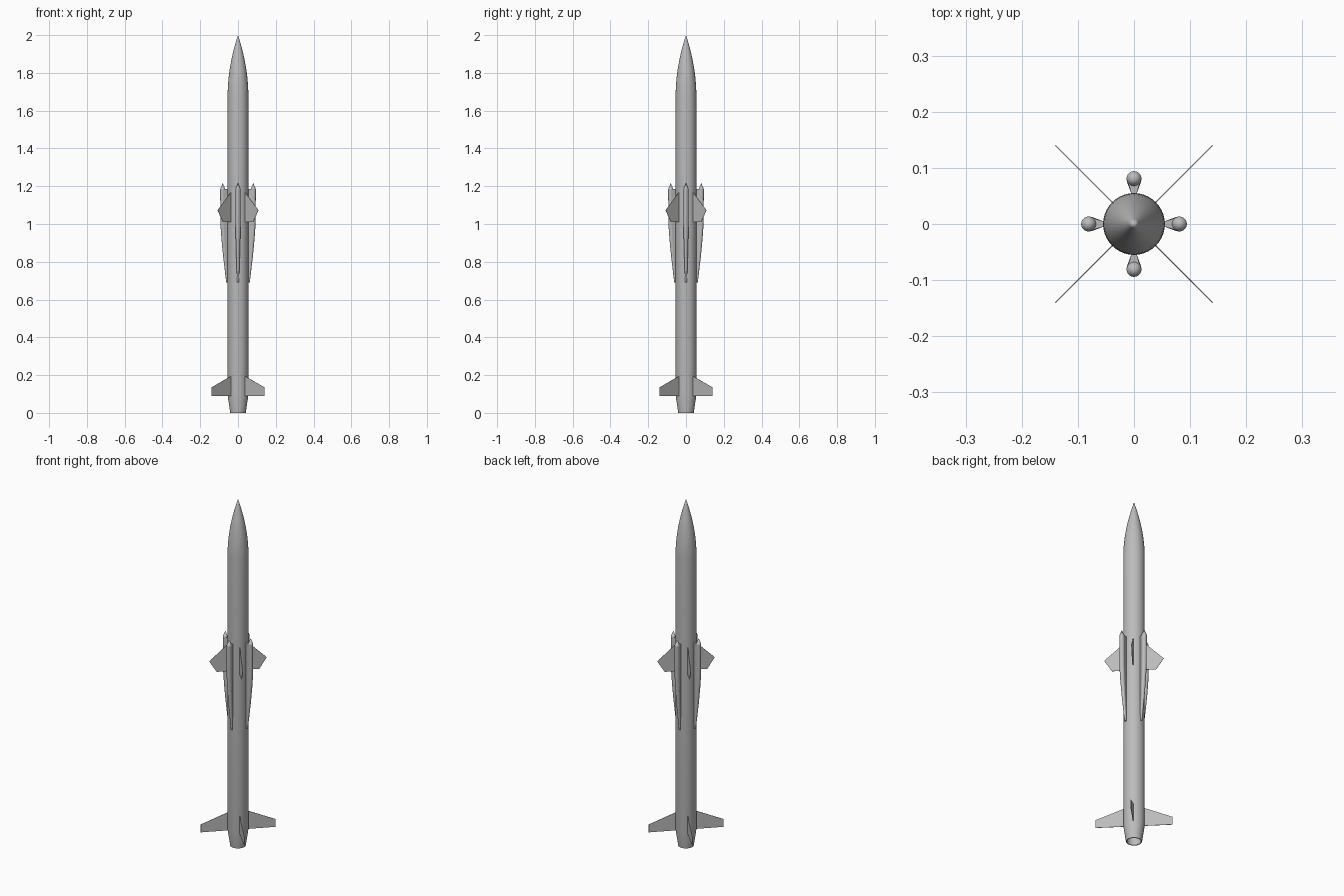
import bpy, bmesh, math
from mathutils import Matrix, Vector

if "Cube" in bpy.data.objects:
    bpy.data.objects.remove(bpy.data.objects["Cube"])

grey = bpy.data.materials.new("light_grey")
grey.diffuse_color = (0.5, 0.5, 0.5, 1)
grey.use_nodes = True
grey.node_tree.nodes["Principled BSDF"].inputs["Base Color"].default_value = grey.diffuse_color


def finish(bm, name, smooth=True):
    bmesh.ops.recalc_face_normals(bm, faces=bm.faces)
    me = bpy.data.meshes.new(name)
    bm.to_mesh(me)
    bm.free()
    me.materials.append(grey)
    ob = bpy.data.objects.new(name, me)
    bpy.context.collection.objects.link(ob)
    if smooth:
        bpy.ops.object.select_all(action='DESELECT')
        ob.select_set(True)
        bpy.context.view_layer.objects.active = ob
        bpy.ops.object.shade_smooth_by_angle(angle=math.radians(30))
    return ob


def bridge(bm, rings):
    for a, b in zip(rings, rings[1:]):
        n = len(a)
        for i in range(n):
            j = (i + 1) % n
            bm.faces.new((a[i], a[j], b[j], b[i]))


# Body: hollow nozzle, boat tail, tube and curved nose
R, SIDES = 0.055, 40
profile = [(0.036, 0.08), (0.036, 0.0), (0.041, 0.0), (R, 0.095), (R, 1.68)]
for k in range(1, 12):
    t = k / 12
    profile.append((R * (1 - t ** 2) * (1 - 0.04 * t) , 1.68 + 0.32 * t))
bm = bmesh.new()
rings = []
for r, z in profile:
    rings.append([bm.verts.new((r * math.cos(2 * math.pi * i / SIDES),
                                r * math.sin(2 * math.pi * i / SIDES), z))
                  for i in range(SIDES)])
bridge(bm, rings)
bm.faces.new(rings[0])
tip = bm.verts.new((0, 0, 2.0))
for i in range(SIDES):
    bm.faces.new((rings[-1][i], rings[-1][(i + 1) % SIDES], tip))
finish(bm, "body")


# Side pods: teardrop section, pointed on top and tapering into the body below
def section(bm, z, c, r, neck):
    pts = [(c + r * math.cos(a), r * math.sin(a))
           for a in [math.radians(-130 + 260 * i / 16) for i in range(17)]]
    pts += [(0.052, neck), (0.052, -neck)]
    return [bm.verts.new((x, y, z)) for x, y in pts]


levels = [(0.69, 0.0575, 0.005, 0.003), (0.76, 0.063, 0.0075, 0.004),
          (0.84, 0.070, 0.0100, 0.004), (0.92, 0.0755, 0.0120, 0.004),
          (1.00, 0.080, 0.0133, 0.004), (1.185, 0.081, 0.0133, 0.004)]
for k in range(4):
    rot = Matrix.Rotation(k * math.pi / 2, 4, 'Z')
    bm = bmesh.new()
    rings = [section(bm, *lv) for lv in levels]
    bridge(bm, rings)
    bm.faces.new(rings[0])
    bm.faces.new(rings[-1])
    # cone tip standing on the round part
    bmesh.ops.create_cone(bm, cap_ends=False, segments=20, radius1=0.0133,
                          radius2=0.0, depth=0.032,
                          matrix=Matrix.Translation((0.081, 0, 1.201)))
    bmesh.ops.transform(bm, matrix=rot, verts=bm.verts)
    finish(bm, f"side_pod_{k + 1}")


# Thin diagonal fins; outlines are (x as seen from the front, z)
mid = [(0.036, 1.17), (0.108, 1.073), (0.08, 1.01), (0.036, 1.01)]
tail = [(0.033, 0.197), (0.14, 0.135), (0.14, 0.09), (0.033, 0.09)]
for name, outline in (("mid_fin", mid), ("tail_fin", tail)):
    for k in range(4):
        bm = bmesh.new()
        rings = [[bm.verts.new((x * math.sqrt(2), s, z)) for x, z in outline]
                 for s in (-0.001, 0.001)]
        bridge(bm, rings)
        for ring in rings:
            bm.faces.new(ring)
        bmesh.ops.transform(bm, verts=bm.verts, matrix=Matrix.Rotation(
            math.pi / 4 + k * math.pi / 2, 4, 'Z'))
        finish(bm, f"{name}_{k + 1}", smooth=False)
